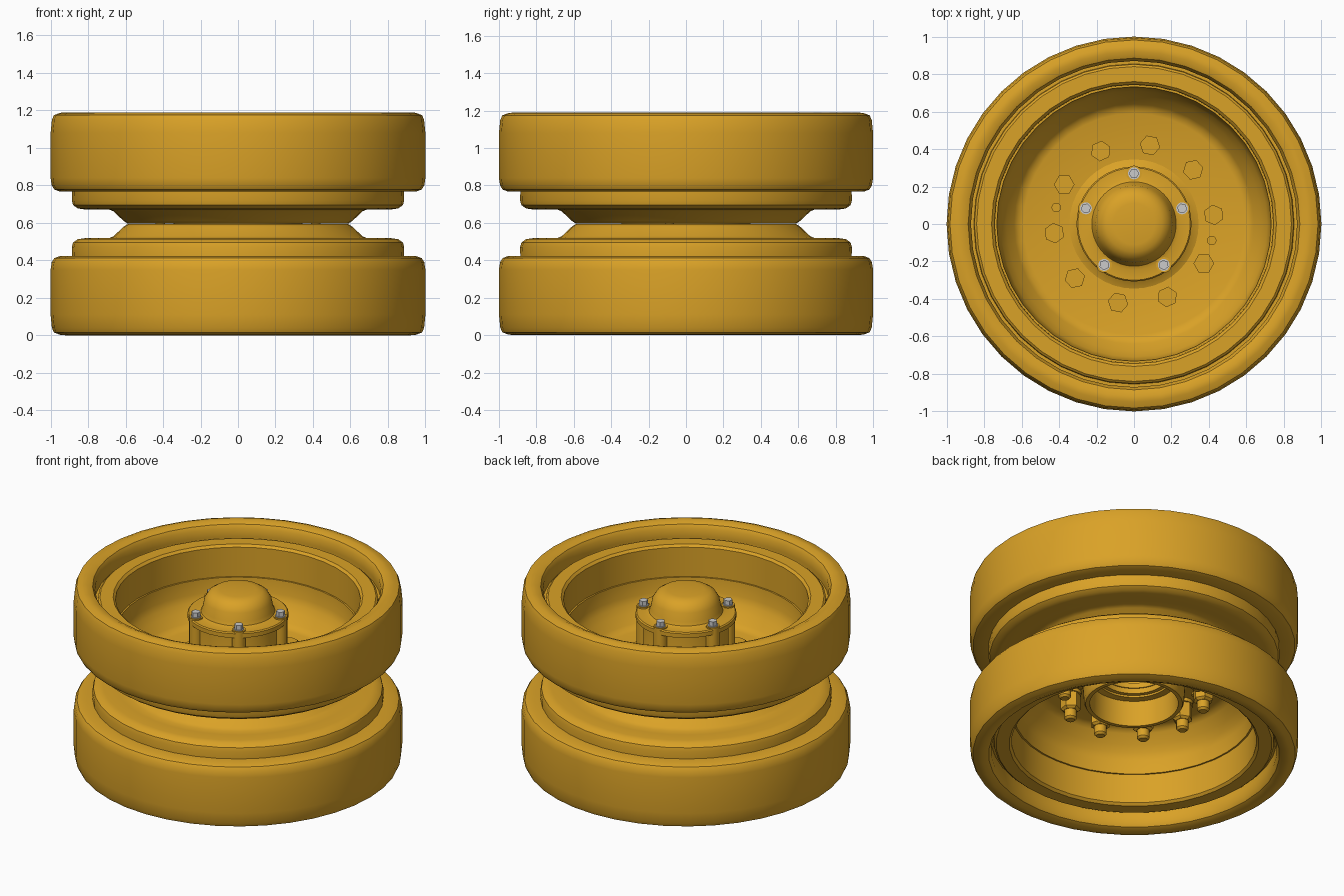
import bpy, bmesh, math
from mathutils import Matrix

MID = 0.595   # symmetry plane between the two wheels
yellow = bpy.data.materials.new("ochre_paint")
yellow.diffuse_color = (0.70, 0.36, 0.02, 1)


def finish(bm, name, mat=yellow, angle=35):
    bmesh.ops.recalc_face_normals(bm, faces=bm.faces)
    me = bpy.data.meshes.new(name)
    bm.to_mesh(me)
    bm.free()
    ob = bpy.data.objects.new(name, me)
    bpy.context.collection.objects.link(ob)
    if mat:
        me.materials.append(mat)
    bpy.ops.object.select_all(action='DESELECT')
    ob.select_set(True)
    bpy.context.view_layer.objects.active = ob
    bpy.ops.object.shade_smooth_by_angle(angle=math.radians(angle))
    return ob


def lathe(name, profile, closed=True, seg=40, flip=False):
    """Spin an (r, z) profile about the z axis; flip mirrors it through MID."""
    bm = bmesh.new()
    pts = [(r, 2 * MID - z if flip else z) for r, z in profile]
    vs = [bm.verts.new((r, 0, z)) for r, z in pts]
    es = [bm.edges.new(p) for p in zip(vs, vs[1:])]
    if closed:
        es.append(bm.edges.new((vs[-1], vs[0])))
    bmesh.ops.spin(bm, geom=vs + es, cent=(0, 0, 0), axis=(0, 0, 1),
                   angle=2 * math.pi, steps=seg, use_duplicate=False)
    bmesh.ops.remove_doubles(bm, verts=bm.verts, dist=1e-4)
    return finish(bm, name)


def ring(name, count, radius, start, stack, mat=yellow):
    """Circular pattern of stacked cylinders: (sides, r_bottom, r_top, z0, z1)."""
    bm = bmesh.new()
    for i in range(count):
        a = math.radians(start) + 2 * math.pi * i / count
        for sides, r0, r1, z0, z1 in stack:
            m = (Matrix.Rotation(a, 4, 'Z')
                 @ Matrix.Translation((radius, 0, (z0 + z1) / 2)))
            bmesh.ops.create_cone(bm, cap_ends=True, segments=sides, radius1=r0,
                                  radius2=r1, depth=z1 - z0, matrix=m)
    return finish(bm, name, mat)


TYRE = [(0.87, 1.10), (0.87, 1.15), (0.885, 1.175), (0.92, 1.19), (0.95, 1.187),
        (0.982, 1.175), (0.993, 1.15), (1.0, 1.08), (1.0, 0.84), (0.994, 0.80),
        (0.98, 0.778), (0.95, 0.767), (0.88, 0.767), (0.87, 0.80)]
RIM = [(0.745, 1.085), (0.76, 1.10), (0.84, 1.10), (0.852, 1.09), (0.855, 1.07),
       (0.872, 1.07), (0.885, 0.80), (0.887, 0.72), (0.88, 0.695), (0.855, 0.677),
       (0.82, 0.672), (0.74, 0.672)]
DISC = [(0.20, 0.597), (0.59, 0.597), (0.61, 0.61), (0.665, 0.662), (0.69, 0.672),
        (0.742, 0.672), (0.745, 0.89), (0.732, 0.89), (0.725, 0.80), (0.71, 0.755),
        (0.68, 0.715), (0.64, 0.66), (0.62, 0.642), (0.59, 0.632), (0.20, 0.632)]

# twin wheels: tyre, rim and dished disc on each side
for side, flip in (("outer", False), ("inner", True)):
    lathe(side + "_tyre", TYRE, flip=flip)
    lathe(side + "_rim", RIM, flip=flip)
    lathe(side + "_disc", DISC, flip=flip)

# hub with domed cap above and open bearing tube below
HUB = [(0, 1.15), (0.11, 1.15), (0.15, 1.143), (0.182, 1.122), (0.205, 1.085),
       (0.216, 1.03), (0.225, 1.008), (0.245, 1.0), (0.30, 1.0), (0.307, 0.993),
       (0.307, 0.965), (0.26, 0.965), (0.26, 0.72), (0.275, 0.675), (0.30, 0.65),
       (0.345, 0.632), (0.345, 0.555), (0.315, 0.54), (0.305, 0.39), (0.295, 0.37),
       (0.27, 0.37), (0.265, 0.54), (0.225, 0.545), (0.225, 0.68), (0, 0.68)]
lathe("hub", HUB, closed=False)

# cap bolts, with their bosses and the lugs under the flange
ring("hub_lugs", 5, 0.27, 18, [(16, 0.042, 0.042, 0.64, 1.008)])
ring("cap_bolts", 5, 0.27, 18, [(16, 0.032, 0.032, 1.005, 1.012),
                                (6, 0.027, 0.027, 1.01, 1.042)], mat=None)

# through bolts holding the discs together: head above, washer, nut and end below
ring("wheel_bolts", 10, 0.428, 6.5, [(6, 0.055, 0.055, 0.625, 0.665),
                                     (20, 0.066, 0.066, 0.535, 0.56),
                                     (6, 0.045, 0.062, 0.425, 0.438),
                                     (6, 0.062, 0.062, 0.438, 0.54),
                                     (16, 0.026, 0.038, 0.362, 0.375),
                                     (16, 0.038, 0.038, 0.375, 0.43)])
# locating pins
ring("dowel_pins", 2, 0.424, -12, [(16, 0.025, 0.025, 0.545, 0.645)])
# small screws round the tube base
ring("tube_screws", 10, 0.33, 24.5, [(8, 0.013, 0.013, 0.50, 0.56)])
